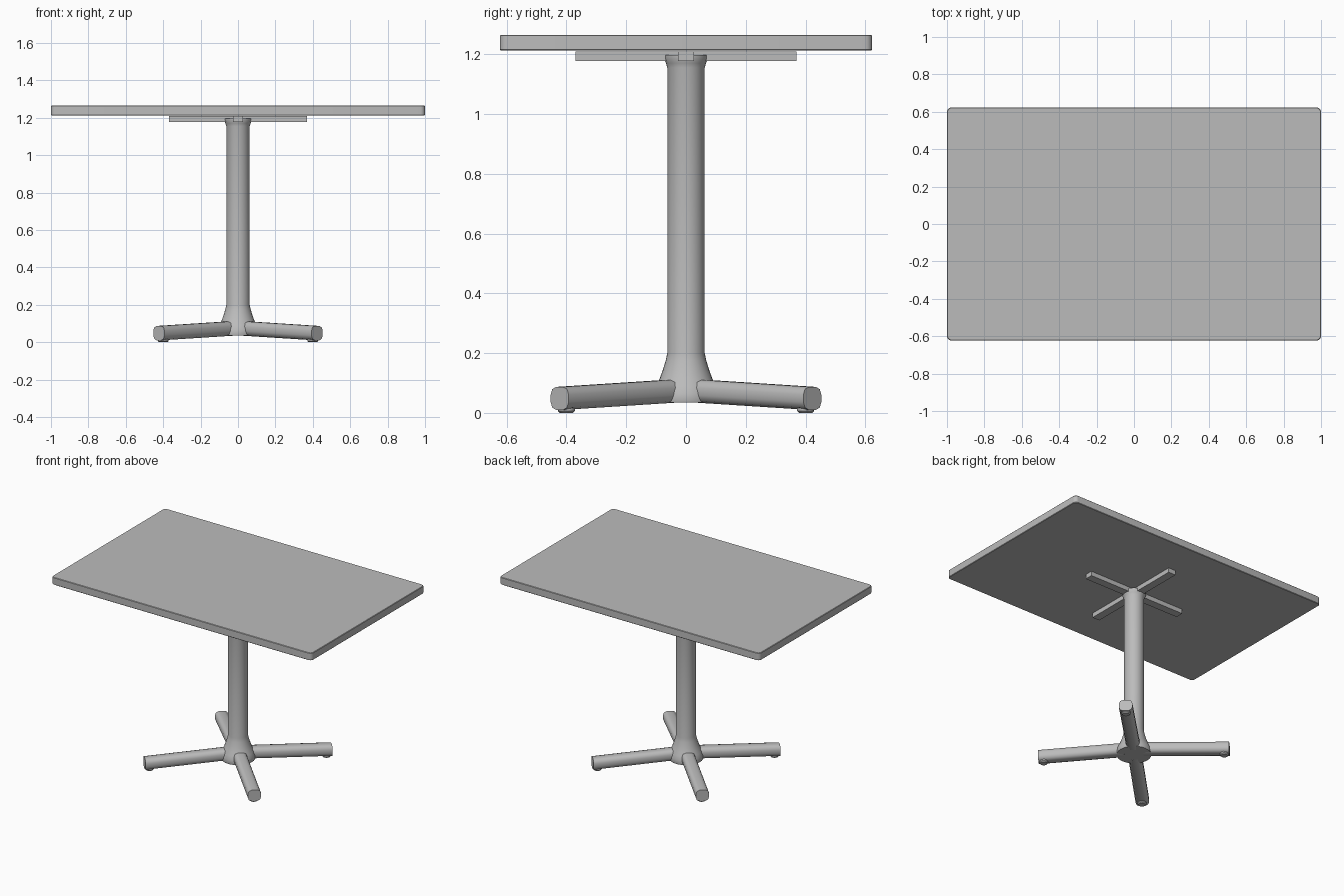
import bpy
import bmesh
from math import sin, cos, pi, sqrt, radians
from mathutils import Vector

cube = bpy.data.objects.get("Cube")
if cube:
    bpy.data.objects.remove(cube, do_unlink=True)

# Single grey finish
grey = bpy.data.materials.new("grey finish")
grey.use_nodes = True
COLOUR = (0.5, 0.5, 0.5, 1)
grey.diffuse_color = COLOUR
grey.node_tree.nodes["Principled BSDF"].inputs["Base Color"].default_value = COLOUR


def loft(name, rings, angle=35):
    """Skin equal-length rings of points and cap both ends."""
    bm = bmesh.new()
    loops = [[bm.verts.new(p) for p in ring] for ring in rings]
    n = len(loops[0])
    for a, b in zip(loops, loops[1:]):
        for i in range(n):
            j = (i + 1) % n
            bm.faces.new((a[i], a[j], b[j], b[i]))
    bm.faces.new(loops[0])
    bm.faces.new(loops[-1])
    bmesh.ops.recalc_face_normals(bm, faces=bm.faces)
    mesh = bpy.data.meshes.new(name)
    bm.to_mesh(mesh)
    bm.free()
    mesh.materials.append(grey)
    obj = bpy.data.objects.new(name, mesh)
    bpy.context.collection.objects.link(obj)
    bpy.ops.object.select_all(action='DESELECT')
    bpy.context.view_layer.objects.active = obj
    obj.select_set(True)
    bpy.ops.object.shade_smooth_by_angle(angle=radians(angle))
    return obj


def rounded_rect(w, h, r, steps):
    """Outline of a rectangle with rounded corners."""
    pts = []
    for k, (sx, sy) in enumerate([(1, 1), (-1, 1), (-1, -1), (1, -1)]):
        for i in range(steps + 1):
            a = (k + i / steps) * pi / 2
            pts.append((sx * (w / 2 - r) + r * cos(a), sy * (h / 2 - r) + r * sin(a)))
    return pts


def lathe(name, profile, centre=(0, 0), sides=32):
    """Turn a (radius, z) profile about a vertical axis."""
    turn = [2 * pi * i / sides for i in range(sides)]
    return loft(name, [[(centre[0] + r * cos(a), centre[1] + r * sin(a), z) for a in turn]
                       for r, z in profile])


# Table top with rounded corners and softened rims
outline = rounded_rect(2.0, 1.246, 0.025, 5)
inner = rounded_rect(1.994, 1.24, 0.022, 5)
loft("table_top", [[(x, y, z) for x, y in pts] for pts, z in
                   [(inner, 1.213), (outline, 1.216), (outline, 1.262), (inner, 1.265)]])

# Column with flared hub and collar
lathe("column", [(0.108, 0.035), (0.11, 0.04), (0.109, 0.065), (0.1, 0.09), (0.088, 0.115),
                 (0.077, 0.145), (0.068, 0.175), (0.0625, 0.2), (0.0625, 1.155),
                 (0.067, 1.17), (0.074, 1.185), (0.074, 1.197)])

# Crossed support bars beneath the top
for name, w, d in [("support_bar_long", 0.74, 0.055), ("support_bar_cross", 0.055, 0.74)]:
    corners = [(-w / 2, -d / 2), (w / 2, -d / 2), (w / 2, d / 2), (-w / 2, d / 2)]
    loft(name, [[(x, y, z) for x, y in corners] for z in (1.178, 1.209)])

# Four sloping diagonal legs with foot pads
section = rounded_rect(0.085, 0.077, 0.026, 2)
for side, sx in (("left", 1), ("right", -1)):
    for end, sy in (("front", -1), ("back", 1)):
        out = Vector((sx, sy, 0)) / sqrt(2)
        across = Vector((-out.y, out.x, 0))
        rings = []
        for dist, z in ((0.06, 0.073), (0.598, 0.0485)):
            rings.append([out * dist + across * u + Vector((0, 0, z + v)) for u, v in section])
        loft(f"{end}_{side}_leg", rings, 50)
        lathe(f"{end}_{side}_foot", [(0.022, 0), (0.028, 0.006), (0.028, 0.03)],
              (0.4 * sx, 0.4 * sy), 16)
